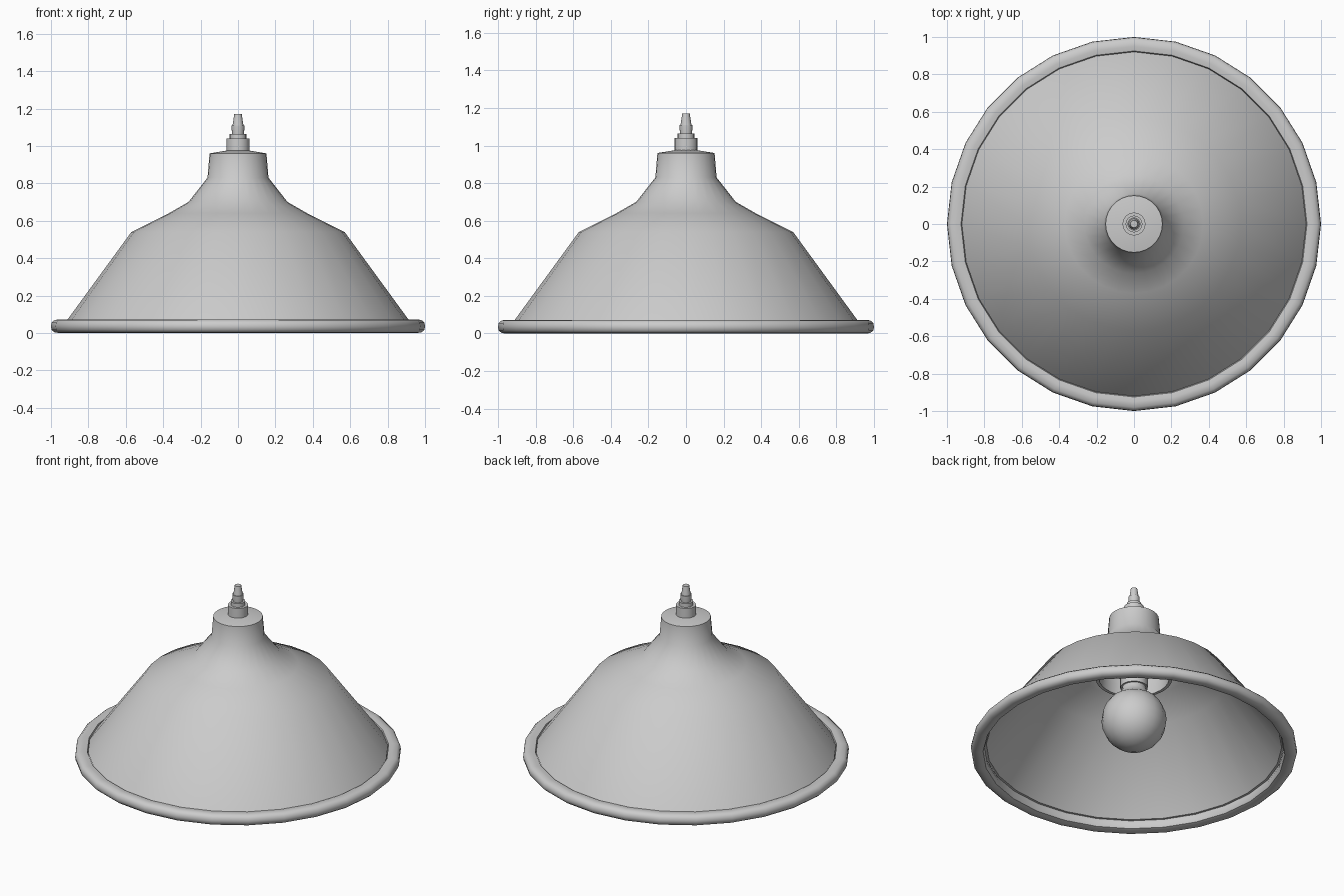
import bpy, bmesh, math

if "Cube" in bpy.data.objects:
    bpy.data.objects.remove(bpy.data.objects["Cube"])


def lathe(name, profile, sides, closed=False, angle=40):
    """Revolve (radius, z) points about z; points of radius 0 become poles."""
    bm = bmesh.new()
    rings = []
    for r, z in profile:
        if r == 0:
            rings.append([bm.verts.new((0, 0, z))] * sides)
        else:
            rings.append([bm.verts.new((r * math.cos(2 * math.pi * i / sides),
                                        r * math.sin(2 * math.pi * i / sides), z))
                          for i in range(sides)])
    pairs = list(zip(rings, rings[1:]))
    if closed:
        pairs.append((rings[-1], rings[0]))
    for a, b in pairs:
        for i in range(sides):
            j = (i + 1) % sides
            corners = list(dict.fromkeys([a[i], a[j], b[j], b[i]]))
            if len(corners) > 2:
                bm.faces.new(corners)
    bmesh.ops.recalc_face_normals(bm, faces=bm.faces)
    mesh = bpy.data.meshes.new(name)
    bm.to_mesh(mesh)
    bm.free()
    ob = bpy.data.objects.new(name, mesh)
    bpy.context.collection.objects.link(ob)
    bpy.ops.object.select_all(action='DESELECT')
    ob.select_set(True)
    bpy.context.view_layer.objects.active = ob
    bpy.ops.object.shade_smooth_by_angle(angle=math.radians(angle))
    return ob


# Bell shade: outer wall from rim to cap, then thin inner wall back down
outer = [(0.92, 0.06), (0.57, 0.54), (0.37, 0.64), (0.265, 0.70),
         (0.163, 0.83), (0.152, 0.96), (0, 0.985)]
inner = [(0, 0.96), (0.14, 0.94), (0.15, 0.825), (0.255, 0.687),
         (0.365, 0.625), (0.56, 0.527), (0.905, 0.06)]
lathe("shade", outer + inner, 28, closed=True)

# Rolled rim
lathe("rim", [(0.925, 0.068), (0.95, 0.072), (0.98, 0.07), (0.997, 0.055), (1.0, 0.035),
              (0.997, 0.017), (0.98, 0.002), (0.95, 0.0), (0.925, 0.008), (0.915, 0.035)],
      28, closed=True)

# Cable fitting on top
lathe("top_fitting", [(0, 0.97), (0.062, 0.97), (0.062, 1.04), (0.045, 1.04), (0.045, 1.065),
                      (0.032, 1.065), (0.035, 1.10), (0.035, 1.11), (0.029, 1.11),
                      (0.02, 1.17), (0, 1.17)], 16, angle=30)

# Collar and lamp holder inside the shade
lathe("inner_collar", [(0.235, 0.535), (0.235, 0.60), (0.25, 0.71), (0.235, 0.71),
                       (0.215, 0.60), (0.215, 0.535)], 28, closed=True)
lathe("lamp_holder", [(0, 0.95), (0.10, 0.95), (0.10, 0.56), (0.085, 0.56),
                      (0.085, 0.47), (0, 0.47)], 16)

# Light bulb
bulb = [(0, 0.50), (0.072, 0.50), (0.075, 0.45), (0.105, 0.405)]
bulb += [(0.2 * math.sin(math.radians(a)), 0.24 + 0.2 * math.cos(math.radians(a)))
         for a in range(45, 180, 15)]
lathe("bulb", bulb + [(0, 0.04)], 16)
